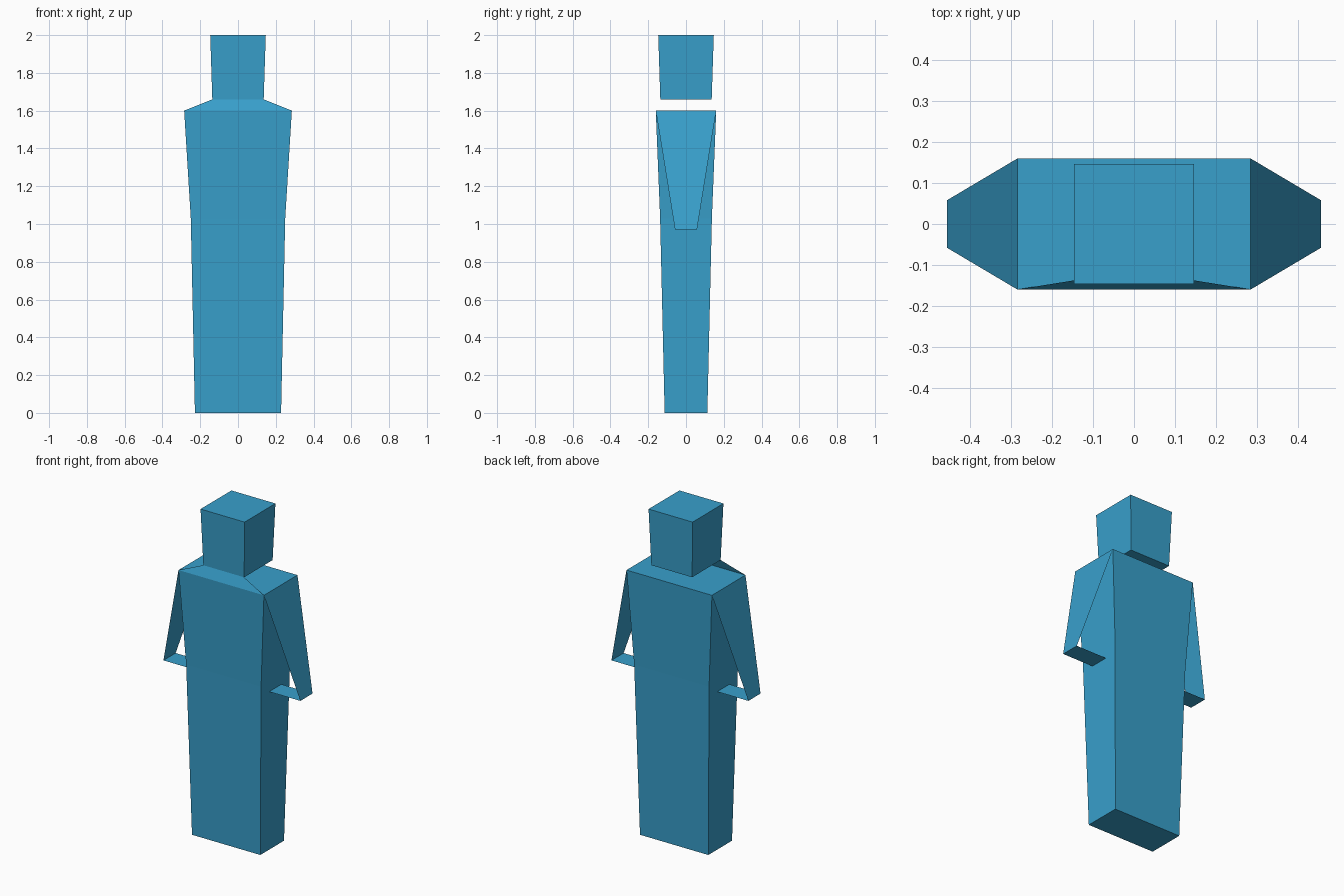
import bpy

if "Cube" in bpy.data.objects:
    bpy.data.objects.remove(bpy.data.objects["Cube"])

blue = bpy.data.materials.new("blue")
blue.diffuse_color = (0.04, 0.35, 0.6, 1)
blue.use_nodes = True
blue.node_tree.nodes["Principled BSDF"].inputs["Base Color"].default_value = blue.diffuse_color


def rect(hx, hy, z):
    """Four corners of a level rectangle, counter-clockwise from front left."""
    return [(-hx, -hy, z), (hx, -hy, z), (hx, hy, z), (-hx, hy, z)]


def make(name, verts, faces):
    mesh = bpy.data.meshes.new(name)
    mesh.from_pydata(verts, [], faces)
    mesh.materials.append(blue)
    obj = bpy.data.objects.new(name, mesh)
    bpy.context.collection.objects.link(obj)
    return obj


BOTTOM, TOP = (3, 2, 1, 0), (4, 5, 6, 7)
FRONT, RIGHT, BACK, LEFT = (0, 1, 5, 4), (1, 2, 6, 5), (2, 3, 7, 6), (3, 0, 4, 7)
WALLS = [FRONT, RIGHT, BACK, LEFT]

foot = rect(0.228, 0.113, 0)
waist = rect(0.25, 0.137, 1.03)
shoulder = rect(0.285, 0.16, 1.6)
chin = rect(0.136, 0.136, 1.66)
crown = rect(0.147, 0.147, 2)

# Tapered blocks
make("legs", foot + waist, WALLS + [BOTTOM])
make("torso", waist + shoulder, WALLS)
make("head", chin + crown, WALLS + [BOTTOM, TOP])

# Sloping collar joins the head to the torso at the front only
make("collar", shoulder[:2] + chin[:2], [(0, 1, 3, 2)])

# Thin strip: shoulders, both arms and the hand plane through the hips
make("arms", rect(0.457, 0.058, 0.97) + shoulder, [BOTTOM, RIGHT, TOP, LEFT])
